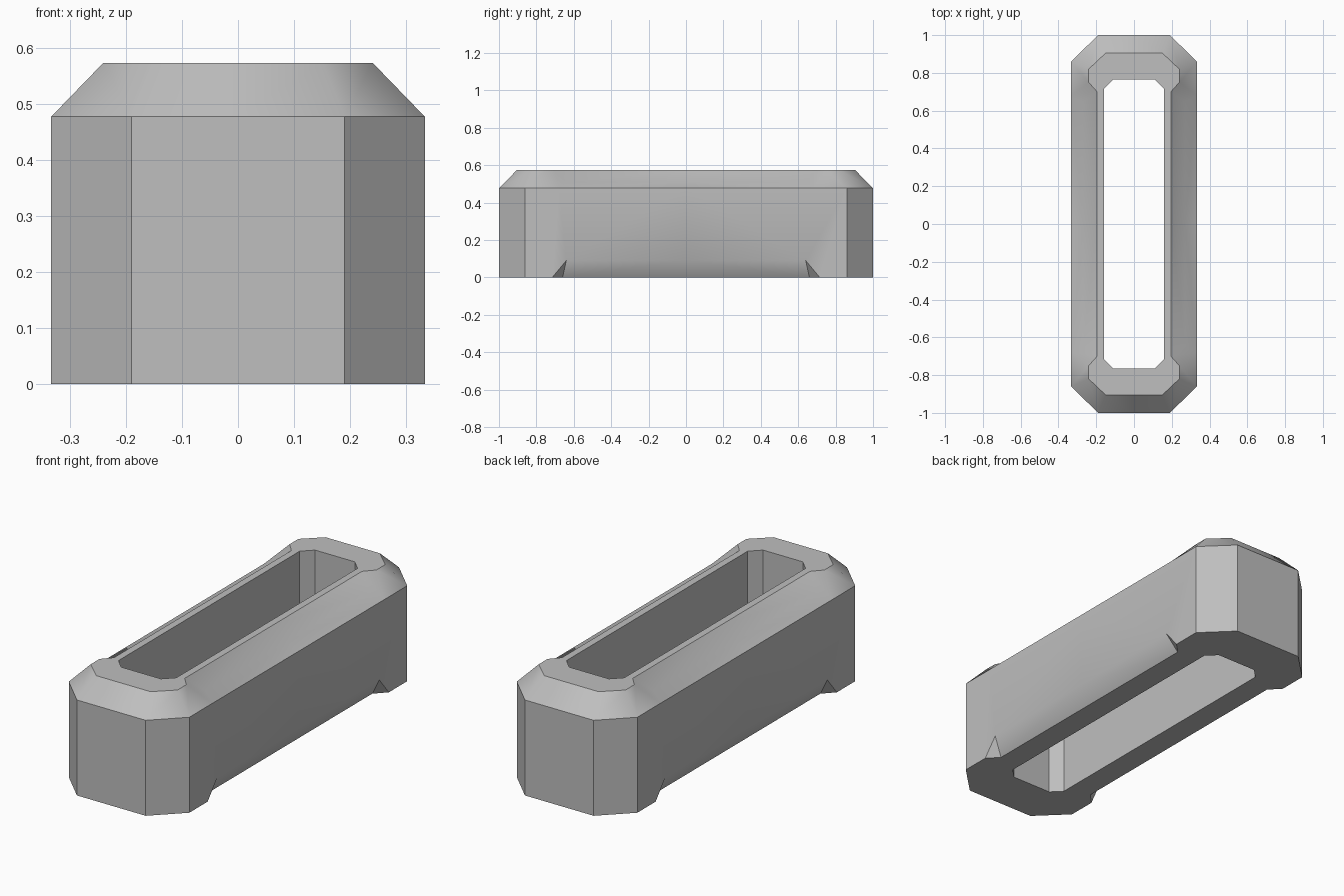
import bpy, bmesh, math

cube = bpy.data.objects.get("Cube")
if cube:
    bpy.data.objects.remove(cube, do_unlink=True)

grey = bpy.data.materials.new("plain grey")
grey.use_nodes = True
colour = (0.52, 0.52, 0.52, 1)
grey.diffuse_color = colour
grey.node_tree.nodes["Principled BSDF"].inputs["Base Color"].default_value = colour

SHOULDER, TOP = 0.477, 0.573   # top of the walls, top of the rim

# Corner points of one quarter of the link
P = {}


def ring(prefix, z, **points):
    for key, (x, y) in points.items():
        P[prefix + key[1:]] = (x, y, z)


ring("t", TOP, p1=(0, .905), p2=(.15, .905), p3=(.24, .82), p4=(.24, .75), p5=(.195, .70), p6=(.195, 0))
ring("w", SHOULDER, p1=(0, 1), p2=(.19, 1), p3=(.333, .86), p4=(.333, .68), p6=(.333, 0))
ring("m", 0.51, p5=(.27, .645), p6=(.27, 0))       # hollow of the waist slope
ring("n", 0.09, p5=(.333, .64), p6=(.333, 0))      # top of the undercut
ring("b", 0, p1=(0, 1), p2=(.19, 1), p3=(.333, .86), p4=(.333, .715), p5=(.28, .66), p6=(.28, 0))
for prefix, z in (("i", TOP), ("j", 0)):           # slot walls
    ring(prefix, z, p1=(0, .765), p3=(.11, .765), p4=(.16, .715), p6=(.16, 0))

FACES = [
    # flat rim
    "t1 t2 i3 i1", "t2 t3 t4 i4 i3", "t4 t5 i4", "t5 t6 i6 i4",
    # end chamfers, notch facet and hollow waist slope
    "w1 w2 t2 t1", "w2 w3 t3 t2", "w3 w4 t4 t3", "w4 m5 t5 t4",
    "w4 w6 m6 m5", "m5 m6 t6 t5",
    # outer walls, undercut and its end notch
    "b1 b2 w2 w1", "b2 b3 w3 w2", "b3 b4 n5 w4 w3", "n5 n6 w6 w4",
    "b5 b6 n6 n5", "b4 b5 n5",
    # underside
    "b1 b2 j3 j1", "b2 b3 b4 j4 j3", "b4 b5 j4", "b5 b6 j6 j4",
    # slot walls
    "i1 i3 j3 j1", "i3 i4 j4 j3", "i4 i6 j6 j4",
]

# Repeat the quarter on all four sides and weld the seams
bm = bmesh.new()
for sx in (1, -1):
    for sy in (1, -1):
        verts = {k: bm.verts.new((sx * x, sy * y, z)) for k, (x, y, z) in P.items()}
        for face in FACES:
            bm.faces.new([verts[k] for k in face.split()])
bmesh.ops.remove_doubles(bm, verts=bm.verts, dist=0.0005)
bmesh.ops.recalc_face_normals(bm, faces=bm.faces)

mesh = bpy.data.meshes.new("slotted_block")
bm.to_mesh(mesh)
bm.free()
mesh.materials.append(grey)
block = bpy.data.objects.new("slotted_block", mesh)
bpy.context.collection.objects.link(block)

bpy.ops.object.select_all(action="DESELECT")
block.select_set(True)
bpy.context.view_layer.objects.active = block
bpy.ops.object.shade_smooth_by_angle(angle=math.radians(35))
